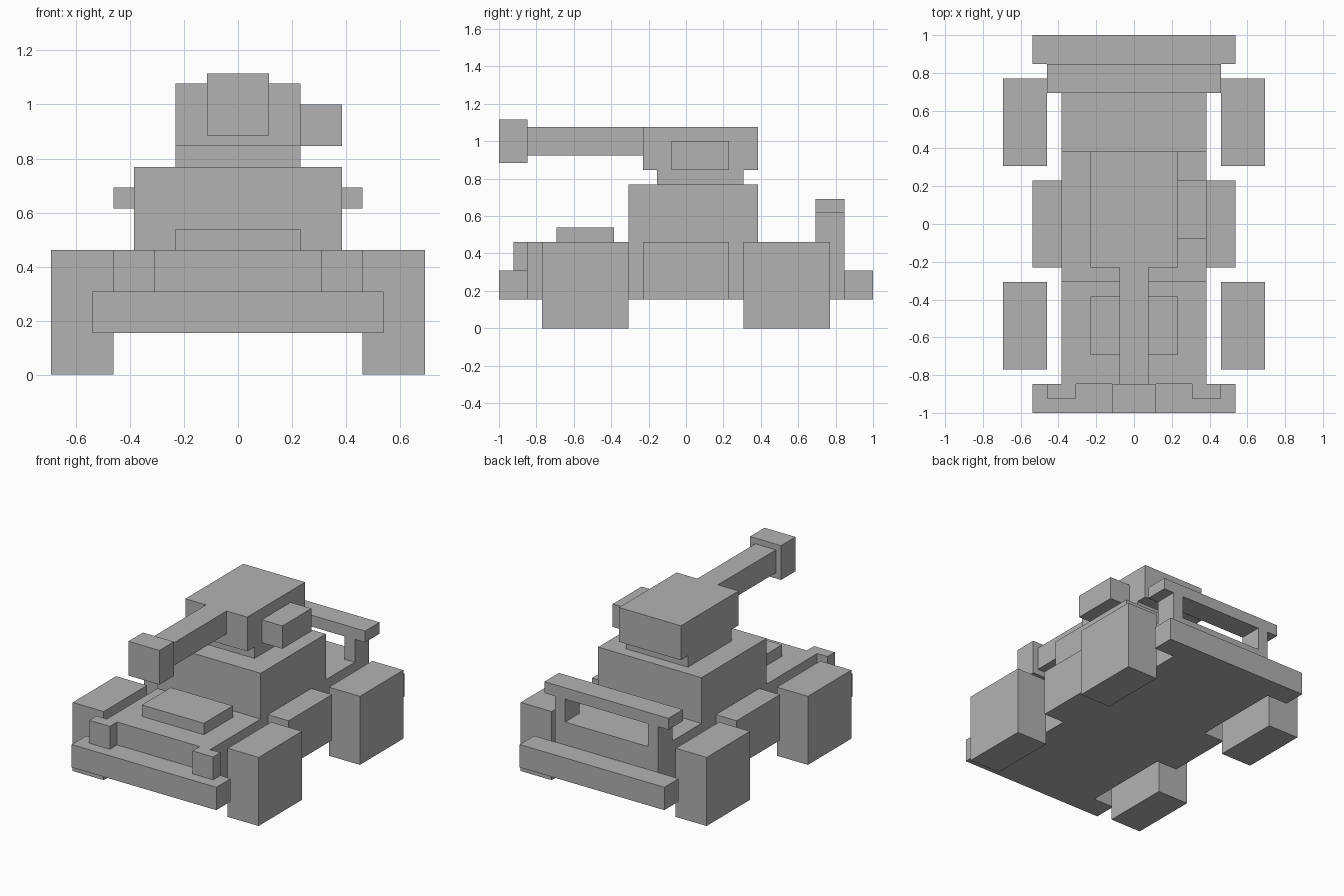
import bpy
import bmesh

U = 1 / 13  # one block of the model's grid

cube = bpy.data.objects.get("Cube")
if cube:
    bpy.data.objects.remove(cube, do_unlink=True)

grey = bpy.data.materials.new("plain grey")
grey.use_nodes = True
colour = (0.448, 0.448, 0.448, 1)
grey.diffuse_color = colour
grey.node_tree.nodes["Principled BSDF"].inputs["Base Color"].default_value = colour


def box(name, x, y, z):
    """Box between (low, high) limits on each axis, in grid blocks."""
    bm = bmesh.new()
    bmesh.ops.create_cube(bm, size=1)
    for v in bm.verts:
        v.co = [U * (lim[0] if c < 0 else lim[1]) for c, lim in zip(v.co, (x, y, z))]
    mesh = bpy.data.meshes.new(name)
    bm.to_mesh(mesh)
    bm.free()
    mesh.materials.append(grey)
    obj = bpy.data.objects.new(name, mesh)
    bpy.context.collection.objects.link(obj)
    return obj


def pair(name, x, y, z):
    """The same box on the left (+x) and right (-x) sides."""
    box("left_" + name, x, y, z)
    box("right_" + name, (-x[1], -x[0]), y, z)


# Hull, bumpers and bonnet
box("hull", (-5, 5), (-11, 11), (2, 6))
box("front_bumper", (-7, 7), (-13, -11), (2, 4))
box("rear_bumper", (-7, 7), (11, 13), (2, 4))
box("bonnet_hatch", (-3, 3), (-9, -5), (6, 7))
box("cabin", (-5, 5), (-4, 5), (6, 10))

# Wheels, side steps and headlights
pair("front_wheel", (6, 9), (-10, -4), (0, 6))
pair("rear_wheel", (6, 9), (4, 10), (0, 6))
pair("side_step", (5, 7), (-3, 3), (2, 6))
pair("headlight", (4, 6), (-12, -11), (4, 6))

# Rear rack
pair("rack_post", (4, 5), (9, 11), (6, 8))
box("rack_bar", (-6, 6), (9, 11), (8, 9))

# Turret and gun
box("turret_neck", (-3, 3), (-2, 4), (10, 11))
box("turret", (-3, 3), (-3, 5), (11, 14))
box("turret_side_box", (3, 5), (-1, 3), (11, 13))
box("barrel", (-1, 1), (-11, -3), (12, 14))
box("muzzle", (-1.5, 1.5), (-13, -11), (11.5, 14.5))
